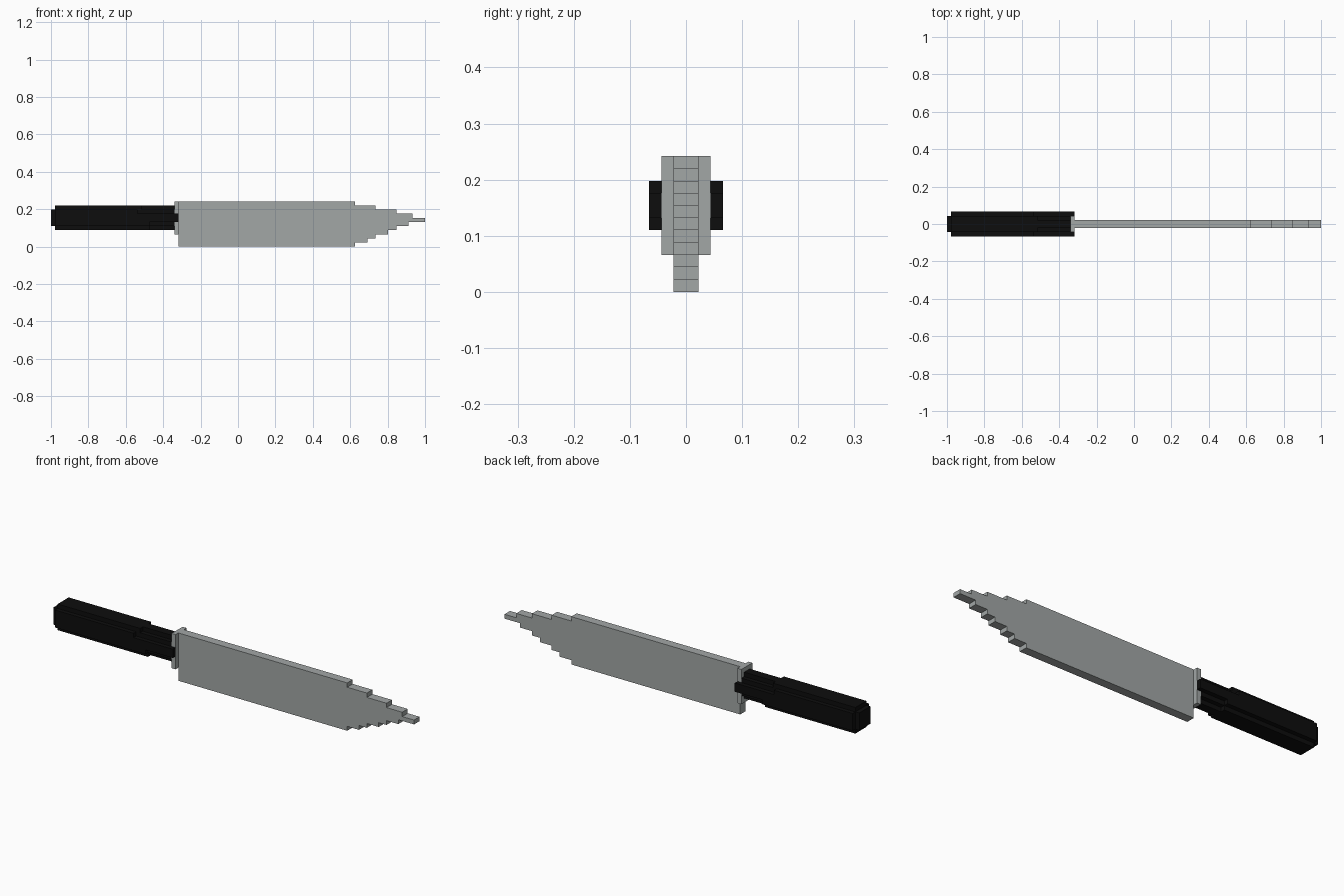
import bpy, bmesh, math

if "Cube" in bpy.data.objects:
    bpy.data.objects.remove(bpy.data.objects["Cube"])

U = 2 / 91  # size of one block

def material(name, color):
    m = bpy.data.materials.new(name)
    m.diffuse_color = (*color, 1)
    m.use_nodes = True
    m.node_tree.nodes["Principled BSDF"].inputs["Base Color"].default_value = m.diffuse_color
    return m

steel = material("steel_grey", (0.36, 0.385, 0.38))
black = material("handle_black", (0.004, 0.004, 0.004))

DIRS = [(1, 0, 0), (-1, 0, 0), (0, 1, 0), (0, -1, 0), (0, 0, 1), (0, 0, -1)]

def block_part(name, boxes, mat):
    """Outer skin of joined boxes (x0, x1, half_width, z0, z1), in block units."""
    cells = {(x, y, z) for x0, x1, w, z0, z1 in boxes
             for x in range(x0, x1) for y in range(-w, w) for z in range(z0, z1)}
    bm = bmesh.new()
    for c in cells:
        for d in DIRS:
            if tuple(a + b for a, b in zip(c, d)) in cells:
                continue
            axis = next(i for i in range(3) if d[i])
            sign = d[axis]
            corners = [(0, 0), (1, 0), (1, 1), (0, 1)][::sign]
            verts = []
            for s, t in corners:
                p = list(c)
                p[axis] += (sign + 1) // 2
                p[(axis + 1) % 3] += s
                p[(axis + 2) % 3] += t
                verts.append(bm.verts.new((p[0] * U - 1, p[1] * U, p[2] * U)))
            bm.faces.new(verts)
    bmesh.ops.remove_doubles(bm, verts=bm.verts[:], dist=U / 10)
    bmesh.ops.dissolve_limit(bm, angle_limit=math.radians(1),
                             verts=bm.verts[:], edges=bm.edges[:])
    mesh = bpy.data.meshes.new(name)
    bm.to_mesh(mesh)
    bm.free()
    mesh.materials.append(mat)
    obj = bpy.data.objects.new(name, mesh)
    bpy.context.collection.objects.link(obj)
    return obj

# Blade: one row per block of height, each ending further out towards the tip
row_ends = [74, 77, 79, 82, 84, 87, 91, 88, 84, 79, 74]
block_part("blade", [(31, end, 1, z, z + 1) for z, end in enumerate(row_ends)], steel)

# Guard plate between blade and handle
block_part("guard", [(30, 31, 2, 3, 11)], steel)

# Handle: rounded grip, narrower neck, side tabs clasping the guard
handle = block_part("handle", [
    (0, 1, 2, 5, 9),      # end cap
    (1, 22, 2, 4, 10),    # grip core
    (1, 24, 2, 4, 9),
    (1, 21, 3, 5, 9),     # grip sides
    (1, 24, 3, 5, 8),
    (1, 30, 1, 4, 10),    # neck
    (1, 30, 2, 5, 9),
    (1, 30, 3, 6, 8),
], black)
for side, name in ((-1, "front_tab"), (1, "back_tab")):
    tab = block_part(name, [(30, 31, 1, 6, 8)], black)
    tab.scale.y = 0.5
    tab.location.y = side * 2.5 * U
